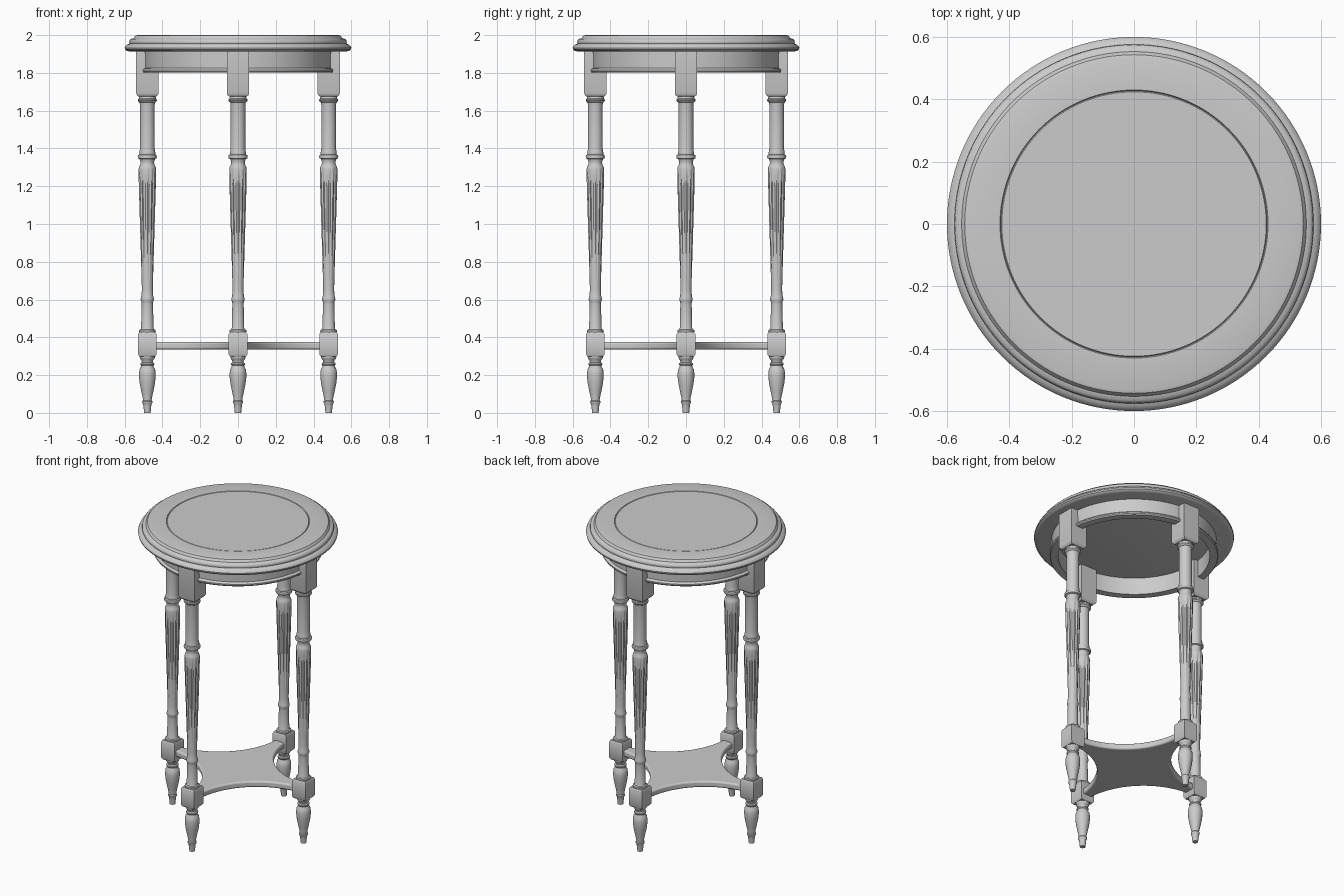
import bpy, bmesh
from math import sin, cos, pi, radians, sqrt, atan2
from mathutils import Vector

if "Cube" in bpy.data.objects:
    bpy.data.objects.remove(bpy.data.objects["Cube"])

LEG_R = 0.48


def finish(name, bm, angle=35):
    bmesh.ops.recalc_face_normals(bm, faces=bm.faces)
    me = bpy.data.meshes.new(name)
    bm.to_mesh(me)
    bm.free()
    me.shade_smooth()
    me.set_sharp_from_angle(angle=radians(angle))
    ob = bpy.data.objects.new(name, me)
    bpy.context.collection.objects.link(ob)
    return ob


def lathe(name, profile, sides, centre=(0, 0), turn=0.0, scale=1.0, flute=None, closed=False):
    """Revolve (radius, z) points; four sides give a square block."""
    bm = bmesh.new()
    rings = []
    for r, z in profile:
        ring = []
        for i in range(sides):
            a = turn + 2 * pi * i / sides
            k = r * scale * (flute(a, z) if flute else 1)
            ring.append(bm.verts.new((centre[0] + k * cos(a), centre[1] + k * sin(a), z)))
        rings.append(ring)
    pairs = list(zip(rings, rings[1:]))
    if closed:
        pairs.append((rings[-1], rings[0]))
    for a, b in pairs:
        for i in range(sides):
            j = (i + 1) % sides
            bm.faces.new((a[i], a[j], b[j], b[i]))
    if not closed:
        bm.faces.new(rings[0])
        bm.faces.new(rings[-1])
    return finish(name, bm)


def flutes(a, z):
    """Twelve grooves that fade out at both ends of the tapered shaft."""
    fade = max(0, min(1, (1.29 - z) / 0.04, (z - 0.65) / 0.25))
    return 1 - 0.13 * fade * (0.5 - 0.5 * cos(12 * a))


# Moulded round top with a fine inlay groove
top = [(0.424, 1.999), (0.427, 1.995), (0.430, 2.0), (0.533, 2.0), (0.543, 1.997),
       (0.549, 1.989), (0.553, 1.983), (0.566, 1.980), (0.574, 1.972), (0.576, 1.962),
       (0.574, 1.955), (0.585, 1.951), (0.595, 1.943), (0.600, 1.933), (0.598, 1.924),
       (0.590, 1.917), (0.575, 1.913)]
lathe("table_top", top, 128)

# Apron ring with a bead along its lower edge
apron = [(0.455, 1.915), (0.495, 1.915), (0.493, 1.826), (0.501, 1.823), (0.506, 1.816),
         (0.506, 1.808), (0.501, 1.801), (0.455, 1.801)]
lathe("apron", apron, 128, closed=True)

# Leg profiles, all as (radius, z)
top_block = [(0.059, 1.914), (0.059, 1.692), (0.055, 1.682), (0.046, 1.674)]
shaft = [(0.040, 1.68), (0.045, 1.671), (0.045, 1.664), (0.050, 1.660), (0.051, 1.653),
         (0.047, 1.647), (0.041, 1.643), (0.039, 1.632), (0.039, 1.40), (0.041, 1.385),
         (0.043, 1.375), (0.042, 1.368), (0.049, 1.364), (0.051, 1.356), (0.049, 1.348),
         (0.041, 1.344), (0.036, 1.330), (0.037, 1.315), (0.044, 1.302), (0.046, 1.29),
         (0.046, 1.25), (0.045, 1.20), (0.042, 1.10), (0.039, 1.0), (0.036, 0.90),
         (0.033, 0.80), (0.030, 0.70), (0.029, 0.65), (0.031, 0.62), (0.035, 0.605),
         (0.035, 0.597), (0.031, 0.588), (0.030, 0.575), (0.033, 0.45), (0.036, 0.442),
         (0.044, 0.438), (0.045, 0.431), (0.042, 0.424), (0.040, 0.41)]
low_block = [(0.043, 0.427), (0.049, 0.417), (0.049, 0.310), (0.042, 0.299)]
foot = [(0.040, 0.31), (0.041, 0.295), (0.038, 0.286), (0.031, 0.279), (0.029, 0.268),
        (0.036, 0.263), (0.037, 0.256), (0.033, 0.250), (0.034, 0.243), (0.041, 0.232),
        (0.044, 0.212), (0.044, 0.188), (0.040, 0.155), (0.032, 0.115), (0.024, 0.078),
        (0.023, 0.066), (0.027, 0.061), (0.027, 0.054), (0.023, 0.048), (0.021, 0.04),
        (0.017, 0.0)]

for side, (dx, dy) in {"front": (0, -1), "right": (1, 0), "back": (0, 1), "left": (-1, 0)}.items():
    c = (dx * LEG_R, dy * LEG_R)
    lathe(side + "_leg_top_block", top_block, 4, c, pi / 4, sqrt(2))
    lathe(side + "_leg_shaft", shaft, 72, c, flute=flutes)
    lathe(side + "_leg_lower_block", low_block, 4, c, pi / 4, sqrt(2))
    lathe(side + "_foot", foot, 32, c)

# Lower shelf: four points joined by concave arcs
tip, half_w, waist = 0.45, 0.033, 0.225
d = (tip + half_w) / sqrt(2)
h = (tip - half_w) / sqrt(2)
sag = d - waist
rad = (h * h + sag * sag) / (2 * sag)
mid = waist + rad
spread = atan2(h, mid - d)
bm = bmesh.new()
outline = []
for q in range(4):
    u = Vector((cos(pi / 4 + q * pi / 2), sin(pi / 4 + q * pi / 2), 0))
    v = Vector((-u.y, u.x, 0))
    for i in range(25):
        t = spread * (2 * i / 24 - 1)
        p = u * (mid - rad * cos(t)) + v * (rad * sin(t))
        outline.append(bm.verts.new((p.x, p.y, 0.336)))
base = bm.faces.new(outline)
ext = bmesh.ops.extrude_face_region(bm, geom=[base])
bmesh.ops.translate(bm, vec=(0, 0, 0.04), verts=[g for g in ext["geom"] if isinstance(g, bmesh.types.BMVert)])
shelf = finish("lower_shelf", bm)
bev = shelf.modifiers.new("rounded_edge", "BEVEL")
bev.width, bev.segments, bev.limit_method = 0.01, 3, "ANGLE"
bev.angle_limit = radians(60)
